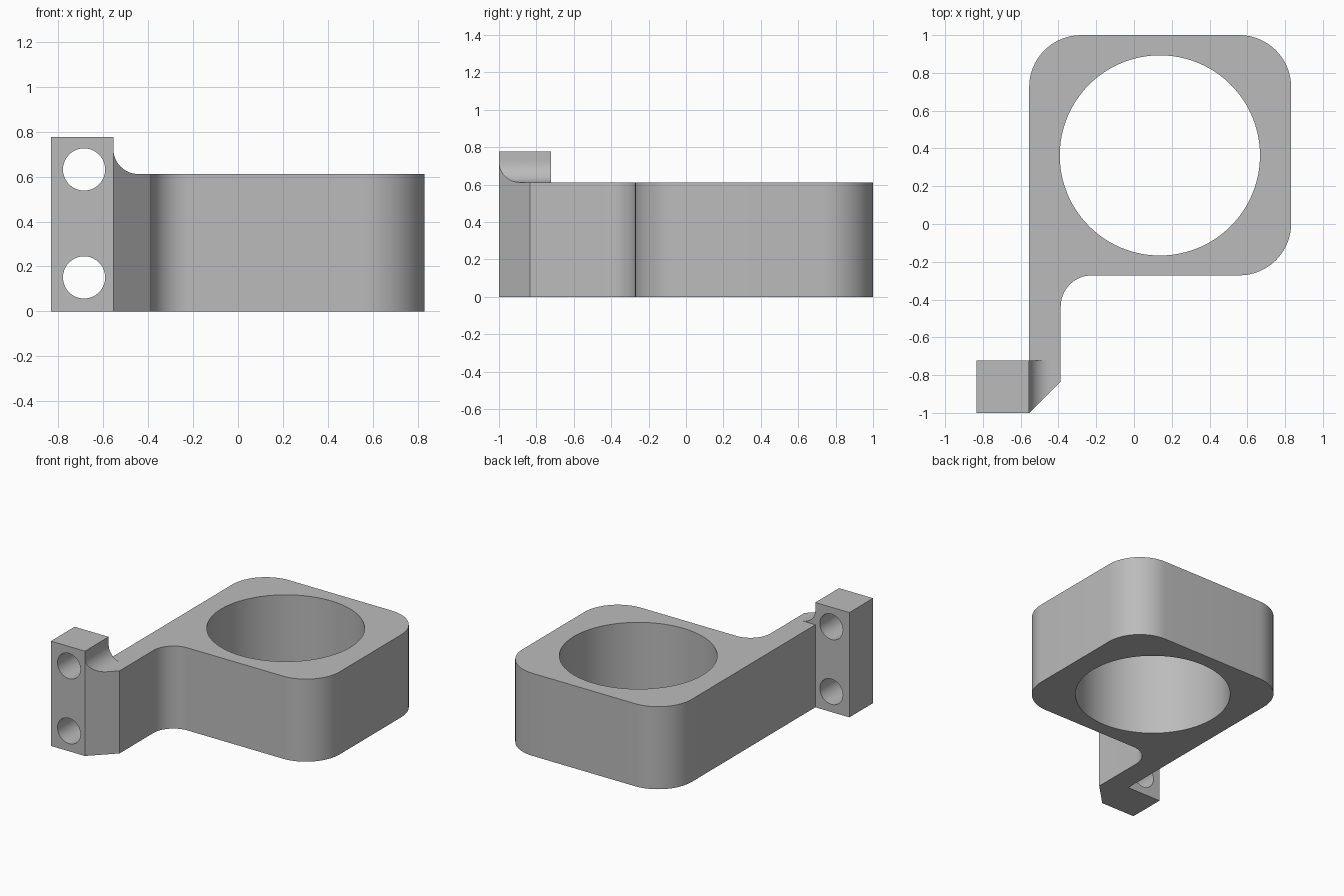
import bpy
import bmesh
from math import cos, sin, radians, pi
from mathutils import Matrix, Vector

cube = bpy.data.objects.get("Cube")
if cube:
    bpy.data.objects.remove(cube, do_unlink=True)

# Single grey finish
grey = bpy.data.materials.new("plain grey")
grey.use_nodes = True
colour = (0.5, 0.5, 0.5, 1)
grey.diffuse_color = colour
grey.node_tree.nodes["Principled BSDF"].inputs["Base Color"].default_value = colour

# Key dimensions
LEFT, RIGHT, FRONT, BACK = -0.555, 0.832, -1.0, 1.0
ARM_X, RING_Y, HEIGHT = -0.388, -0.272, 0.612
BLOCK_X, BLOCK_Y, BLOCK_TOP = -0.834, -0.722, 0.777
CORNER, FILLET, SMALL = 0.275, 0.165, 0.11


def arc(cx, cy, r, start, end, steps=16):
    angles = [radians(start + (end - start) * i / steps) for i in range(steps + 1)]
    return [(cx + r * cos(a), cy + r * sin(a)) for a in angles]


def prism(name, points, offset):
    """Extrude a closed polygon of 3D points along an offset."""
    bm = bmesh.new()
    face = bm.faces.new([bm.verts.new(p) for p in points])
    new = bmesh.ops.extrude_face_region(bm, geom=[face], use_keep_orig=True)["geom"]
    bmesh.ops.translate(bm, vec=Vector(offset),
                        verts=[v for v in new if isinstance(v, bmesh.types.BMVert)])
    return finish(name, bm)


def finish(name, bm):
    bmesh.ops.recalc_face_normals(bm, faces=bm.faces)
    mesh = bpy.data.meshes.new(name)
    bm.to_mesh(mesh)
    bm.free()
    mesh.materials.append(grey)
    obj = bpy.data.objects.new(name, mesh)
    bpy.context.collection.objects.link(obj)
    return obj


def select(obj):
    bpy.ops.object.select_all(action="DESELECT")
    obj.select_set(True)
    bpy.context.view_layer.objects.active = obj


def drill(obj, centre, radius, rotation=Matrix(), sides=64):
    """Cut a round through hole."""
    bm = bmesh.new()
    bmesh.ops.create_cone(bm, cap_ends=True, segments=sides, radius1=radius,
                          radius2=radius, depth=2,
                          matrix=Matrix.Translation(centre) @ rotation)
    cutter = finish("hole_cutter", bm)
    cutter.hide_render = True
    mod = obj.modifiers.new("hole", "BOOLEAN")
    mod.operation, mod.solver, mod.object = "DIFFERENCE", "EXACT", cutter
    select(obj)
    bpy.ops.object.modifier_apply(modifier=mod.name)
    bpy.data.objects.remove(cutter, do_unlink=True)


# Rounded ring holder with its straight arm, as one plan outline
outline = [(LEFT, FRONT), (ARM_X, FRONT + ARM_X - LEFT)]
outline += arc(ARM_X + FILLET, RING_Y - FILLET, FILLET, 180, 90)
outline += arc(RIGHT - CORNER, RING_Y + CORNER, CORNER, -90, 0)
outline += arc(RIGHT - CORNER, BACK - CORNER, CORNER, 0, 90)
outline += arc(LEFT + CORNER, BACK - CORNER, CORNER, 90, 180)
holder = prism("ring_holder_and_arm", [(x, y, 0) for x, y in outline], (0, 0, HEIGHT))
drill(holder, (0.137, 0.363, HEIGHT / 2), 0.53, sides=96)

# Mounting block with two screw holes
block_plan = [(BLOCK_X, FRONT), (LEFT, FRONT), (LEFT, BLOCK_Y), (BLOCK_X, BLOCK_Y)]
block = prism("mounting_block", [(x, y, 0) for x, y in block_plan], (0, 0, BLOCK_TOP))
for z in (0.151, 0.632):
    drill(block, (-0.686, -0.86, z), 0.094, Matrix.Rotation(pi / 2, 4, "X"))

# Concave fillet between block and arm, its front following the arm's chamfer
profile = [(LEFT, HEIGHT)] + arc(LEFT + SMALL, HEIGHT + SMALL, SMALL, 270, 180)
fillet = prism("block_fillet", [(x, BLOCK_Y, z) for x, z in profile],
               (0, FRONT - BLOCK_Y, 0))
for v in fillet.data.vertices:
    if v.co.y < BLOCK_Y - 0.01:
        v.co.y = FRONT + v.co.x - LEFT

for obj in (holder, block, fillet):
    select(obj)
    bpy.ops.object.shade_smooth_by_angle(angle=radians(30))
